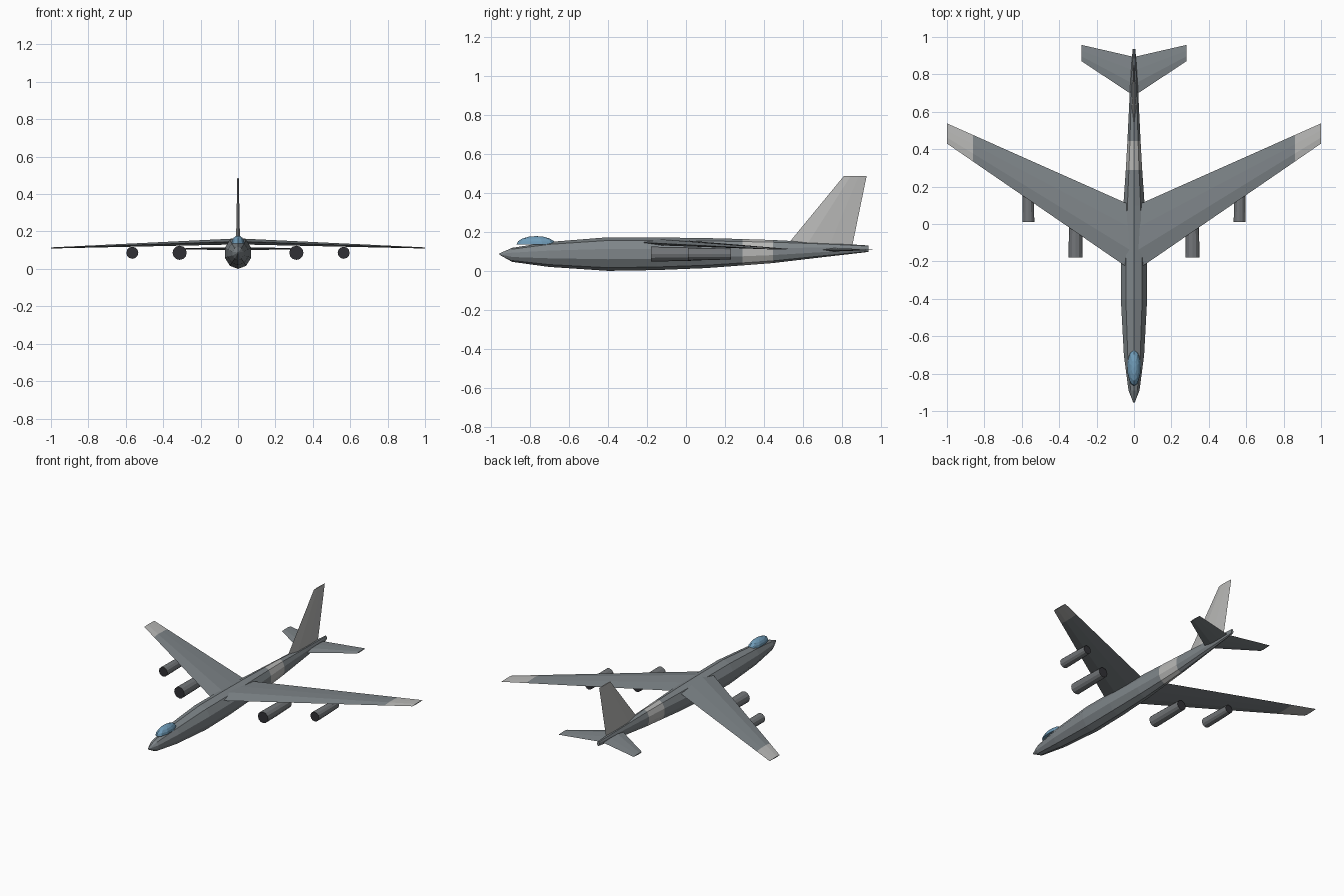
import bpy, bmesh
from math import sin, cos, pi
from mathutils import Vector, Matrix

if "Cube" in bpy.data.objects:
    bpy.data.objects.remove(bpy.data.objects["Cube"])


def material(name, r, g, b):
    m = bpy.data.materials.new(name)
    m.diffuse_color = (r, g, b, 1)
    m.use_nodes = True
    m.node_tree.nodes["Principled BSDF"].inputs["Base Color"].default_value = m.diffuse_color
    return m


GREY = material("body_grey", 0.21, 0.235, 0.25)
LIGHT = material("light_panel", 0.48, 0.48, 0.47)
DARK = material("engine_opening", 0.03, 0.03, 0.035)
METAL = material("engine_metal", 0.17, 0.18, 0.19)
GLASS = material("glass_blue", 0.16, 0.33, 0.48)


def finish(name, bm, mats):
    bmesh.ops.recalc_face_normals(bm, faces=bm.faces)
    me = bpy.data.meshes.new(name)
    bm.to_mesh(me)
    bm.free()
    for m in mats:
        me.materials.append(m)
    ob = bpy.data.objects.new(name, me)
    bpy.context.collection.objects.link(ob)
    return ob


def loft(name, rings, mats, accent=(), caps=0):
    """Skin rings of points; segments in accent use the second material."""
    bm = bmesh.new()
    vs = [[bm.verts.new(p) for p in ring] for ring in rings]
    n = len(vs[0])
    for s, (a, b) in enumerate(zip(vs, vs[1:])):
        for i in range(n):
            j = (i + 1) % n
            f = bm.faces.new((a[i], a[j], b[j], b[i]))
            f.material_index = int(s in accent)
    for ring in (vs[0], vs[-1]):
        bm.faces.new(ring).material_index = caps
    return finish(name, bm, mats)


def oval(x, y, z, rx, rz, n):
    return [(x + rx * sin(2 * pi * i / n), y, z + rz * cos(2 * pi * i / n)) for i in range(n)]


def blade(lead, chord, thick, up):
    """Faceted wing section: leading edge, crest, trailing edge, keel."""
    lead, up = Vector(lead), Vector(up) * thick / 2
    back = Vector((0, chord, 0))
    return [lead, lead + back * 0.3 + up, lead + back * 0.65 + up * 0.7, lead + back,
            lead + back * 0.65 - up * 0.7, lead + back * 0.3 - up]


# fuselage with light band: y, bottom, top, half width
stations = [(-0.955, 0.082, 0.090, 0.004), (-0.89, 0.046, 0.118, 0.031),
            (-0.70, 0.020, 0.148, 0.057), (-0.40, 0.0, 0.172, 0.074),
            (-0.15, 0.004, 0.171, 0.072), (0.10, 0.014, 0.168, 0.060),
            (0.29, 0.028, 0.163, 0.046), (0.445, 0.040, 0.158, 0.037),
            (0.70, 0.070, 0.145, 0.024), (0.935, 0.097, 0.130, 0.008)]
loft("fuselage", [oval(0, y, (b + t) / 2, w, (t - b) / 2, 10) for y, b, t, w in stations],
     [GREY, LIGHT], accent=(6,))

# main wing with light tips
wing = []
for x in (-1, -0.86, 0, 0.86, 1):
    a = abs(x)
    le, te = -0.257 + 0.687 * a, 0.093 + 0.445 * a
    wing.append(blade((x, le, 0.147 - 0.035 * a), te - le, 0.032 - 0.026 * a, (0, 0, 1)))
loft("wing", wing, [GREY, LIGHT], accent=(0, 3))

# tailplane
loft("tailplane", [blade((x, 0.685 + 0.66 * abs(x), 0.108), 0.208 - 0.43 * abs(x),
                         0.018 - 0.04 * abs(x), (0, 0, 1)) for x in (-0.28, 0, 0.28)], [GREY])

# tail fin
loft("tail_fin", [blade((0, 0.52, 0.135), 0.333, 0.022, (1, 0, 0)),
                  blade((0, 0.808, 0.485), 0.117, 0.008, (1, 0, 0))], [LIGHT])

# four engine pods
for side, s in (("left", -1), ("right", 1)):
    for pos, x, y0, y1, r in (("inner", 0.312, -0.18, 0.08, 0.038),
                              ("outer", 0.565, 0.01, 0.23, 0.032)):
        rings = [oval(s * x, y, 0.086, r * k, r * k, 12)
                 for y, k in ((y0, 1), (y0 + 0.55 * (y1 - y0), 0.95), (y1, 0.86))]
        loft(f"engine_{pos}_{side}", rings, [METAL, DARK], caps=1)

# cockpit canopy, upper half of an ellipsoid
bm = bmesh.new()
bmesh.ops.create_uvsphere(bm, u_segments=10, v_segments=8, radius=1)
bmesh.ops.bisect_plane(bm, geom=bm.verts[:] + bm.edges[:] + bm.faces[:],
                       plane_co=(0, 0, 0), plane_no=(0, 0, 1), clear_inner=True)
bmesh.ops.holes_fill(bm, edges=[e for e in bm.edges if e.is_boundary])
bm.transform(Matrix.Translation((0, -0.768, 0.135)) @ Matrix.Diagonal((0.036, 0.1, 0.043, 1)))
finish("canopy", bm, [GLASS])
